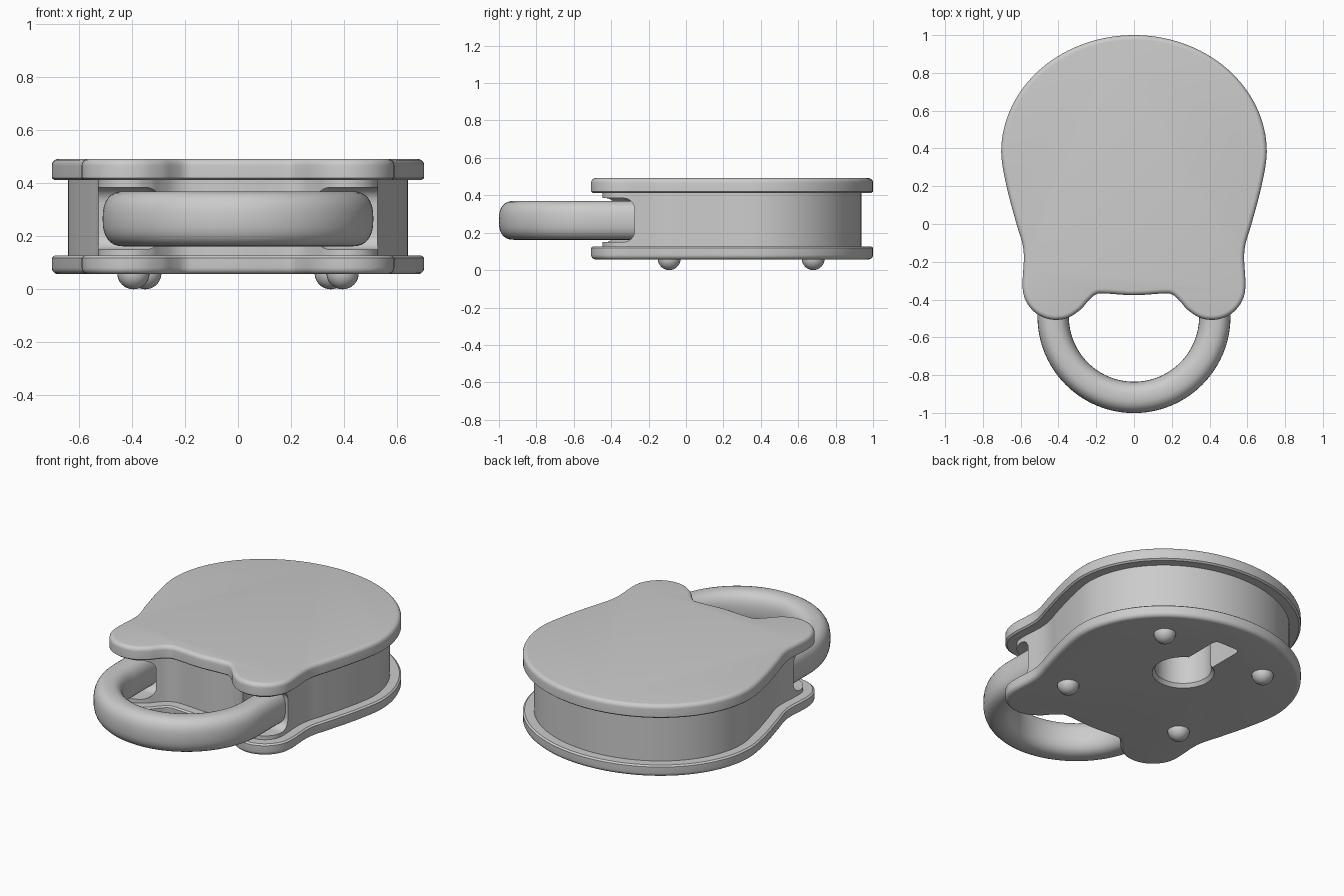
import bpy, bmesh, math
from mathutils import Vector

if "Cube" in bpy.data.objects:
    bpy.data.objects.remove(bpy.data.objects["Cube"])


def new_object(name, bm):
    bmesh.ops.recalc_face_normals(bm, faces=bm.faces)
    mesh = bpy.data.meshes.new(name)
    bm.to_mesh(mesh)
    bm.free()
    ob = bpy.data.objects.new(name, mesh)
    bpy.context.collection.objects.link(ob)
    return ob


def outline(steps=5):
    """Closed padlock outline: spline through the right half, mirrored."""
    half = [(0.703 * math.sin(a), 0.38 + 0.62 * math.cos(a))
            for a in [math.radians(d) for d in range(0, 91, 15)]]
    half += [(0.675, 0.2), (0.622, 0.0), (0.592, -0.1), (0.583, -0.18)]
    half += [(0.412 + 0.178 * math.cos(a), -0.33 + 0.178 * math.sin(a))
             for a in [math.radians(-d) for d in range(0, 136, 27)]]
    half += [(0.24, -0.405), (0.2, -0.372), (0.15, -0.368), (0, -0.377)]
    loop = half + [(-x, y) for x, y in half[-2:0:-1]]
    pts = [Vector(p) for p in loop]
    n, out = len(pts), []
    for i in range(n):
        a, b, c, d = (pts[(i + k) % n] for k in (-1, 0, 1, 2))
        for s in range(steps):
            t = s / steps
            out.append(0.5 * (2 * b + (c - a) * t + (2 * a - 5 * b + 4 * c - d) * t * t
                              + (3 * b - a - 3 * c + d) * t ** 3))
    return out


def inset(pts, dist):
    n, out = len(pts), []
    for i in range(n):
        t = (pts[(i + 1) % n] - pts[i - 1]).normalized()
        out.append(pts[i] + Vector((t.y, -t.x)) * dist)
    return out


def loft(name, rings):
    """Skin a list of (2D points, z) rings and cap both ends."""
    bm = bmesh.new()
    vs = [[bm.verts.new((p[0], p[1], z)) for p in pts] for pts, z in rings]
    n = len(vs[0])
    for lo, hi in zip(vs, vs[1:]):
        for i in range(n):
            bm.faces.new((lo[i], lo[(i + 1) % n], hi[(i + 1) % n], hi[i]))
    bm.faces.new(vs[0])
    bm.faces.new(vs[-1])
    return new_object(name, bm)


def circle(r, cx, cy, n=48):
    return [(cx + r * math.cos(2 * math.pi * i / n), cy + r * math.sin(2 * math.pi * i / n))
            for i in range(n)]


def box(name, lo, hi, bevel):
    bm = bmesh.new()
    bmesh.ops.create_cube(bm, size=1)
    for v in bm.verts:
        v.co = [(a + b) / 2 + c * (b - a) for a, b, c in zip(lo, hi, v.co)]
    bmesh.ops.bevel(bm, geom=bm.edges[:], offset=bevel, segments=6, profile=0.5, affect='EDGES')
    return new_object(name, bm)


def plate(name, z_in, z_out):
    """Flat cover with its outer rim rounded."""
    s = 1 if z_out > z_in else -1
    r = 0.025
    rings = [(inset(edge, 0.01), z_in), (inset(edge, 0.0), z_in + s * 0.008)]
    for k in range(6):
        a = math.radians(18 * k)
        rings.append((inset(edge, r * (1 - math.cos(a))), z_out - s * r * (1 - math.sin(a))))
    return loft(name, rings)


def cut(ob, cutters):
    for c in cutters:
        m = ob.modifiers.new("cut", 'BOOLEAN')
        m.operation, m.solver, m.object = 'DIFFERENCE', 'EXACT', c
        c.hide_render = True


edge = outline()

# Covers and the recessed body between them
top_plate = plate("top_plate", 0.412, 0.492)
bottom_plate = plate("bottom_plate", 0.127, 0.057)
wall = inset(edge, 0.062)
body = loft("body", [(wall, 0.115), (wall, 0.425)])

# Pockets that receive the shackle legs
pockets = [box("pocket_cutter", (min(s * 0.29, s * 0.72), -0.75, 0.15),
               (max(s * 0.29, s * 0.72), -0.275, 0.385), 0.06) for s in (-1, 1)]

# Keyhole: chamfered round hole with a slot towards the back
hole = loft("hole_cutter", [(circle(0.19, 0, 0.42), 0.03), (circle(0.155, 0, 0.42), 0.078),
                            (circle(0.155, 0, 0.42), 0.32)])
slot = box("slot_cutter", (-0.085, 0.42, -0.1), (0.085, 0.8, 0.3), 0.03)
cut(body, pockets + [hole, slot])
cut(bottom_plate, [hole, slot])

# U-shaped shackle with a rounded, slightly tall section
path = [((0.428, -0.2), (1, 0))]
path += [((0.428 * math.cos(a), -0.49 + 0.428 * math.sin(a)), (math.cos(a), math.sin(a)))
         for a in [-math.pi * i / 48 for i in range(49)]]
path += [((-0.428, -0.2), (-1, 0))]
bm = bmesh.new()
rings = []
for (px, py), (nx, ny) in path:
    ring = []
    for i in range(32):
        a = 2 * math.pi * i / 32
        c, s = math.cos(a), math.sin(a)
        u = 0.083 * math.copysign(abs(c) ** 0.8, c)
        w = 0.104 * math.copysign(abs(s) ** 0.8, s)
        ring.append(bm.verts.new((px + nx * u, py + ny * u, 0.266 + w)))
    rings.append(ring)
for a, b in zip(rings, rings[1:]):
    for i in range(32):
        bm.faces.new((a[i], a[(i + 1) % 32], b[(i + 1) % 32], b[i]))
bm.faces.new(rings[0])
bm.faces.new(rings[-1])
shackle = new_object("shackle", bm)

# Four round feet
feet = []
for x, y in ((0.395, -0.09), (-0.395, -0.09), (0.35, 0.68), (-0.35, 0.68)):
    bm = bmesh.new()
    bmesh.ops.create_uvsphere(bm, u_segments=24, v_segments=16, radius=0.061)
    bmesh.ops.translate(bm, verts=bm.verts, vec=(x, y, 0.061))
    feet.append(new_object("foot", bm))

# Apply the cuts, drop the cutters, shade smooth with sharp edges kept
bpy.context.view_layer.update()
bpy.ops.object.select_all(action='DESELECT')
for ob in [top_plate, bottom_plate, body, shackle] + feet:
    ob.select_set(True)
bpy.context.view_layer.objects.active = body
bpy.ops.object.convert(target='MESH')
for c in pockets + [hole, slot]:
    bpy.data.objects.remove(c)
bpy.ops.object.shade_smooth_by_angle(angle=math.radians(35))
